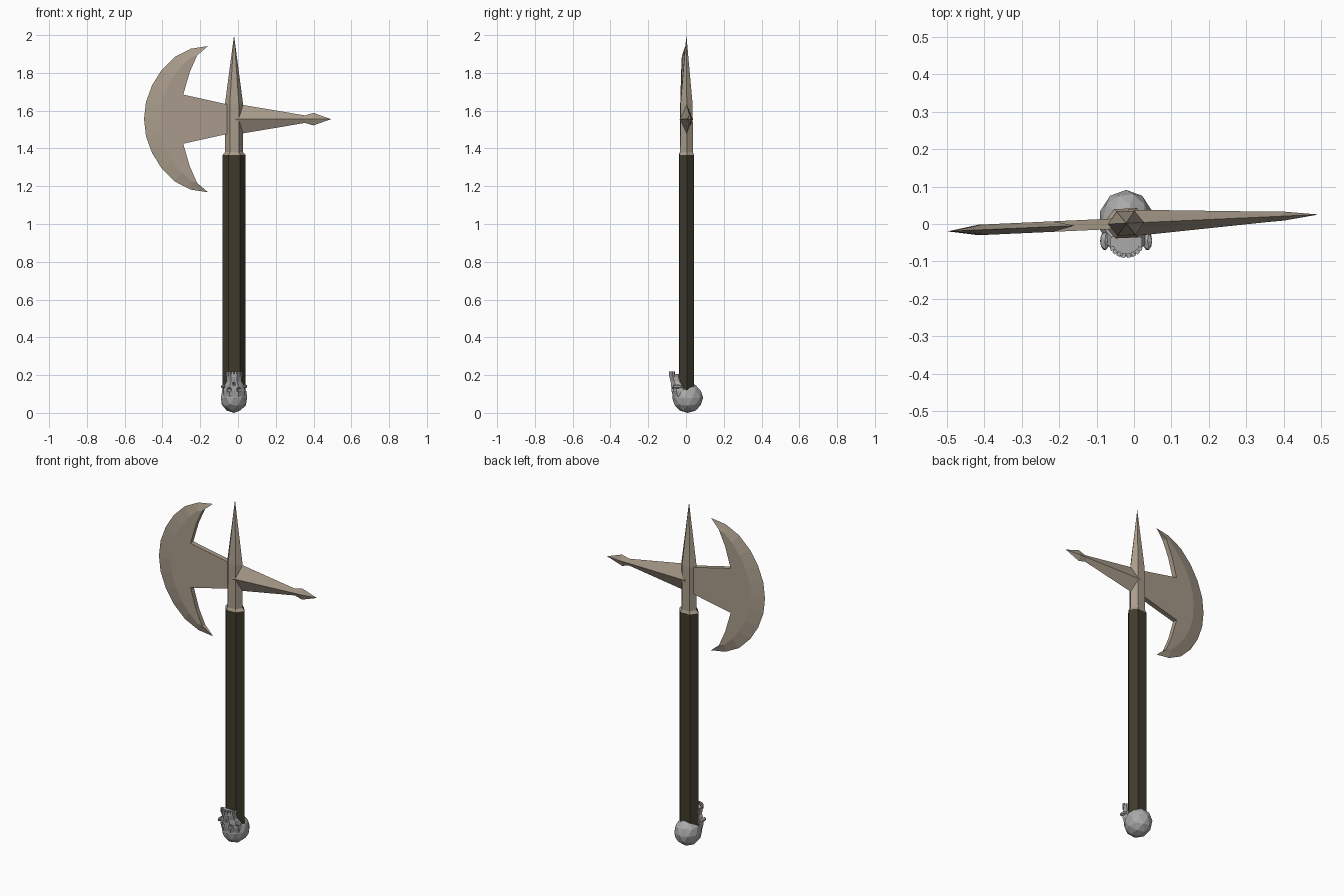
import bpy, bmesh, math
from mathutils import Matrix, Vector

if "Cube" in bpy.data.objects:
    bpy.data.objects.remove(bpy.data.objects["Cube"])

CX = -0.021                      # shaft axis
HEAD_Z = 1.555                   # centre height of blade and pick
TURN = Matrix.Translation((CX, 0.002, 0)) @ Matrix.Rotation(math.radians(2.6), 4, 'Z') @ Matrix.Translation((-CX, 0, 0))


def material(name, rgb):
    m = bpy.data.materials.new(name)
    m.diffuse_color = (*rgb, 1)
    m.use_nodes = True
    m.node_tree.nodes["Principled BSDF"].inputs["Base Color"].default_value = m.diffuse_color
    return m


STEEL = material("tan steel", (0.40, 0.335, 0.26))
WOOD = material("dark wood", (0.050, 0.043, 0.025))
BONE = material("grey bone", (0.40, 0.40, 0.40))


def finish(name, bm, mat, turn=False):
    bmesh.ops.remove_doubles(bm, verts=bm.verts, dist=1e-5)
    bmesh.ops.recalc_face_normals(bm, faces=bm.faces)
    if turn:
        bm.transform(TURN)
    me = bpy.data.meshes.new(name)
    bm.to_mesh(me)
    bm.free()
    ob = bpy.data.objects.new(name, me)
    bpy.context.collection.objects.link(ob)
    me.materials.append(mat)
    return ob


def loft(name, rings, sides, mat, along_x=False, turn=False, phase=0.0):
    """rings: (position, centre a, centre b, radius a, radius b); radius 0 is a point"""
    bm = bmesh.new()
    loops = []
    for t, ca, cb, ra, rb in rings:
        pts = []
        for i in range(sides if ra > 0 else 1):
            ang = 2 * math.pi * (i + phase) / sides
            a, b = ca + ra * math.cos(ang), cb + rb * math.sin(ang)
            pts.append(bm.verts.new((t, b, a) if along_x else (a, b, t)))
        loops.append(pts)
    for lo, hi in zip(loops, loops[1:]):
        for i in range(sides):
            j = (i + 1) % sides
            if len(hi) == 1:
                bm.faces.new((lo[i], lo[j], hi[0]))
            else:
                bm.faces.new((lo[i], lo[j], hi[j], hi[i]))
    for end in (loops[0], loops[-1]):
        if len(end) > 1:
            bm.faces.new(end)
    return finish(name, bm, mat, turn)


def add_ball(bm, centre, radii, sub):
    m = Matrix.Translation(centre) @ Matrix.Diagonal((*radii, 1))
    bmesh.ops.create_icosphere(bm, subdivisions=sub, radius=1, matrix=m)


# Shaft and top spike
loft("shaft", [(0.09, CX, 0, 0.061, 0.045), (1.365, CX, 0, 0.061, 0.045)], 6, WOOD, turn=True)
loft("top_spike", [(1.365, CX, 0, 0.061, 0.045), (1.38, CX, 0, 0.048, 0.039),
                   (1.635, CX, 0, 0.048, 0.037), (2.0, CX, 0, 0, 0)], 6, STEEL, turn=True)

# Back pick with a diamond cross-section and arrow tip
loft("back_pick", [(-0.015, HEAD_Z, 0, 0.082, 0.036), (0.355, HEAD_Z, 0, 0.02, 0.014),
                   (0.40, HEAD_Z, 0, 0.033, 0.012), (0.493, HEAD_Z, 0, 0, 0)],
     4, STEEL, along_x=True, turn=True)

# Crescent blade: sharp outer edge, bevel line and inner outline (upper half)
edge = [(-.498, 0), (-.488, .09), (-.455, .18), (-.405, .26), (-.335, .33), (-.25, .373)]
bevel = [(-.415, 0), (-.408, .075), (-.385, .15), (-.347, .22), (-.30, .28), (-.25, .328)]
inner = [(-.03, .072), (-.291, .13), (-.256, .25), (-.217, .338)]
tip = (-.159, .387)
HALF = 0.014
bm = bmesh.new()


def face(pts):
    bm.faces.new([bm.verts.new(p) for p in pts])


for up in (1, -1):
    def at(p, y):
        return Vector((p[0], y, HEAD_Z + up * p[1]))
    for y in (HALF, -HALF):
        for i in range(5):
            face([at(edge[i], 0), at(edge[i + 1], 0), at(bevel[i + 1], y), at(bevel[i], y)])
        face([at(edge[5], 0), at(tip, 0), at(bevel[5], y)])
        face([at(bevel[5], y), at(tip, 0), at(inner[3], y)])
        # flat cheek: neck part and horn part
        face([at((-.03, 0), y), at(inner[0], y), at(inner[1], y), at(bevel[1], y), at(bevel[0], y)])
        face([at(inner[1], y), at(inner[2], y), at(bevel[3], y), at(bevel[2], y), at(bevel[1], y)])
        face([at(inner[2], y), at(inner[3], y), at(bevel[5], y), at(bevel[4], y), at(bevel[3], y)])
    for p, q in zip(inner, inner[1:]):
        face([at(p, HALF), at(q, HALF), at(q, -HALF), at(p, -HALF)])
    face([at(inner[3], HALF), at(tip, 0), at(inner[3], -HALF)])
finish("crescent_blade", bm, STEEL, turn=True)

# Upside-down skull pommel: cranium, face and cutters for the hollows
bm = bmesh.new()
add_ball(bm, (CX, 0.009, 0.08), (0.073, 0.082, 0.08), 2)
cranium = finish("skull_cranium", bm, BONE)

skull_face = loft("skull_face", [
    (0.085, CX, -0.025, 0.058, 0.048), (0.115, CX, -0.032, 0.062, 0.048),
    (0.145, CX, -0.038, 0.056, 0.044), (0.165, CX, -0.048, 0.043, 0.036),
    (0.19, CX, -0.054, 0.042, 0.036), (0.205, CX, -0.052, 0.046, 0.036)],
    8, BONE, phase=0.5)

bm = bmesh.new()
for s in (-1, 1):
    add_ball(bm, (CX + s * 0.029, -0.083, 0.122), (0.019, 0.026, 0.017), 1)
add_ball(bm, (CX, -0.086, 0.153), (0.01, 0.016, 0.014), 1)
cutter = finish("hollow_cutter", bm, BONE)
cutter.hide_render = True
cutter.hide_viewport = True
for ob in (cranium, skull_face):
    mod = ob.modifiers.new("hollows", 'BOOLEAN')
    mod.operation = 'DIFFERENCE'
    mod.object = cutter
    mod.solver = 'EXACT'

# Cheekbones and teeth
bm = bmesh.new()
for s in (-1, 1):
    add_ball(bm, (CX + s * 0.057, -0.045, 0.14), (0.014, 0.028, 0.012), 1)
finish("cheekbones", bm, BONE)

bm = bmesh.new()
for i in range(8):
    a = math.radians(-90 + (i - 3.5) * 19)
    m = (Matrix.Translation((CX + 0.040 * math.cos(a), -0.053 + 0.031 * math.sin(a), 0.205))
         @ Matrix.Rotation(a, 4, 'Z') @ Matrix.Diagonal((0.012, 0.01, 0.026, 1)))
    bmesh.ops.create_cube(bm, size=1, matrix=m)
finish("teeth", bm, BONE)
